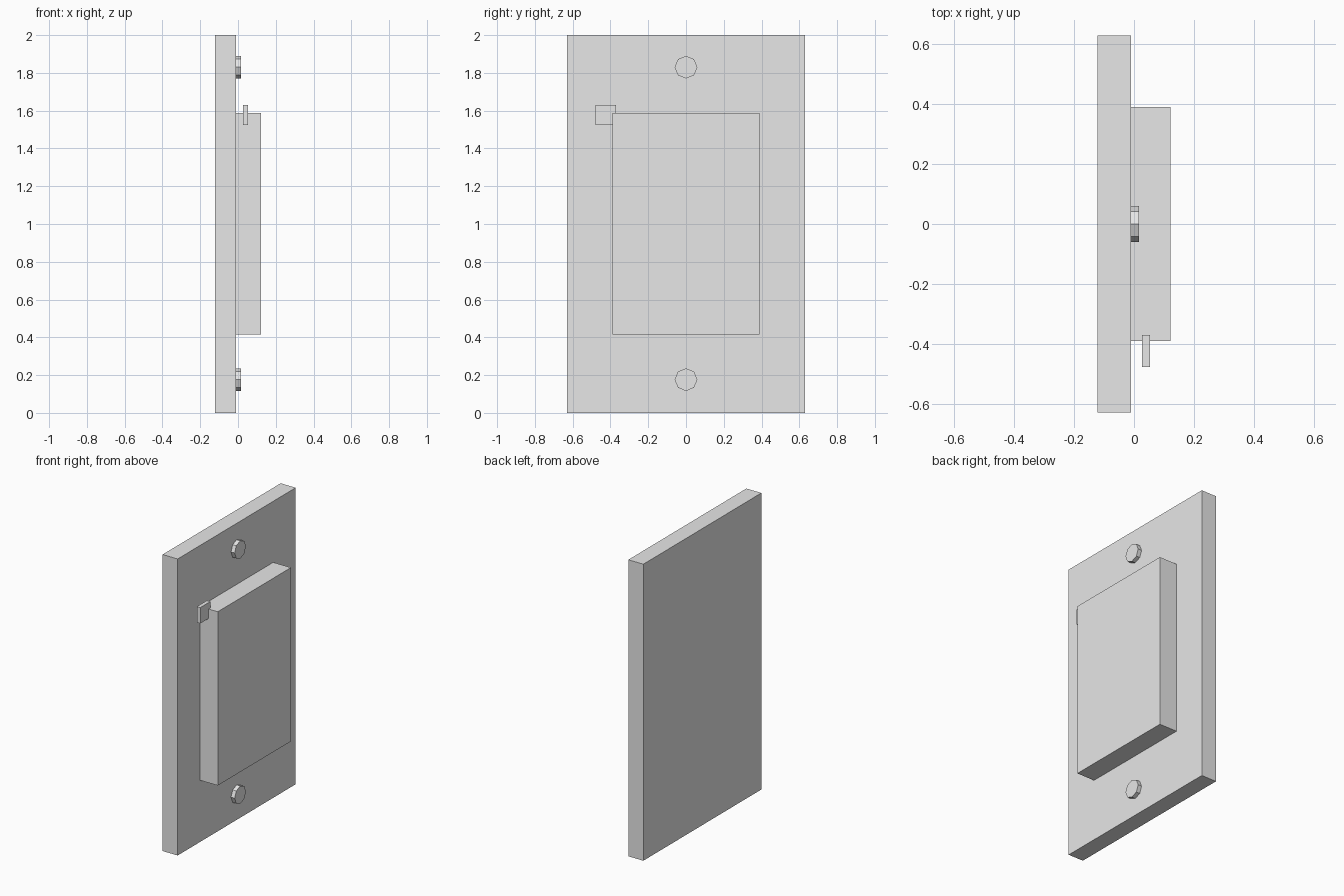
import bpy, math

if "Cube" in bpy.data.objects:
    bpy.data.objects.remove(bpy.data.objects["Cube"])

grey = bpy.data.materials.new("light_grey")
grey.diffuse_color = (0.8, 0.8, 0.8, 1)
grey.use_nodes = True
grey.node_tree.nodes["Principled BSDF"].inputs["Base Color"].default_value = grey.diffuse_color


def box(name, x, y, z):
    """Box from (min, max) ranges on each axis."""
    bpy.ops.mesh.primitive_cube_add(size=1, location=[sum(r) / 2 for r in (x, y, z)])
    ob = bpy.context.object
    ob.name = name
    ob.scale = [r[1] - r[0] for r in (x, y, z)]
    bpy.ops.object.transform_apply(location=False, rotation=False, scale=True)
    ob.data.materials.append(grey)


def screw(name, z):
    """Eight-sided screw head standing on the plate, pointing along +x."""
    bpy.ops.mesh.primitive_cylinder_add(vertices=8, radius=0.06, depth=0.027,
                                        location=(0.0035, 0, z),
                                        rotation=(0, math.pi / 2, 0))
    ob = bpy.context.object
    ob.name = name
    bpy.ops.object.transform_apply(location=False, rotation=True, scale=False)
    ob.data.materials.append(grey)


# Wall plate, raised panel and small corner tab
box("back_plate", (-0.122, -0.01), (-0.629, 0.629), (0, 2))
box("raised_panel", (-0.01, 0.122), (-0.39, 0.39), (0.416, 1.588))
box("corner_tab", (0.027, 0.053), (-0.478, -0.371), (1.524, 1.631))

# Screw heads
screw("lower_screw", 0.176)
screw("upper_screw", 1.83)
